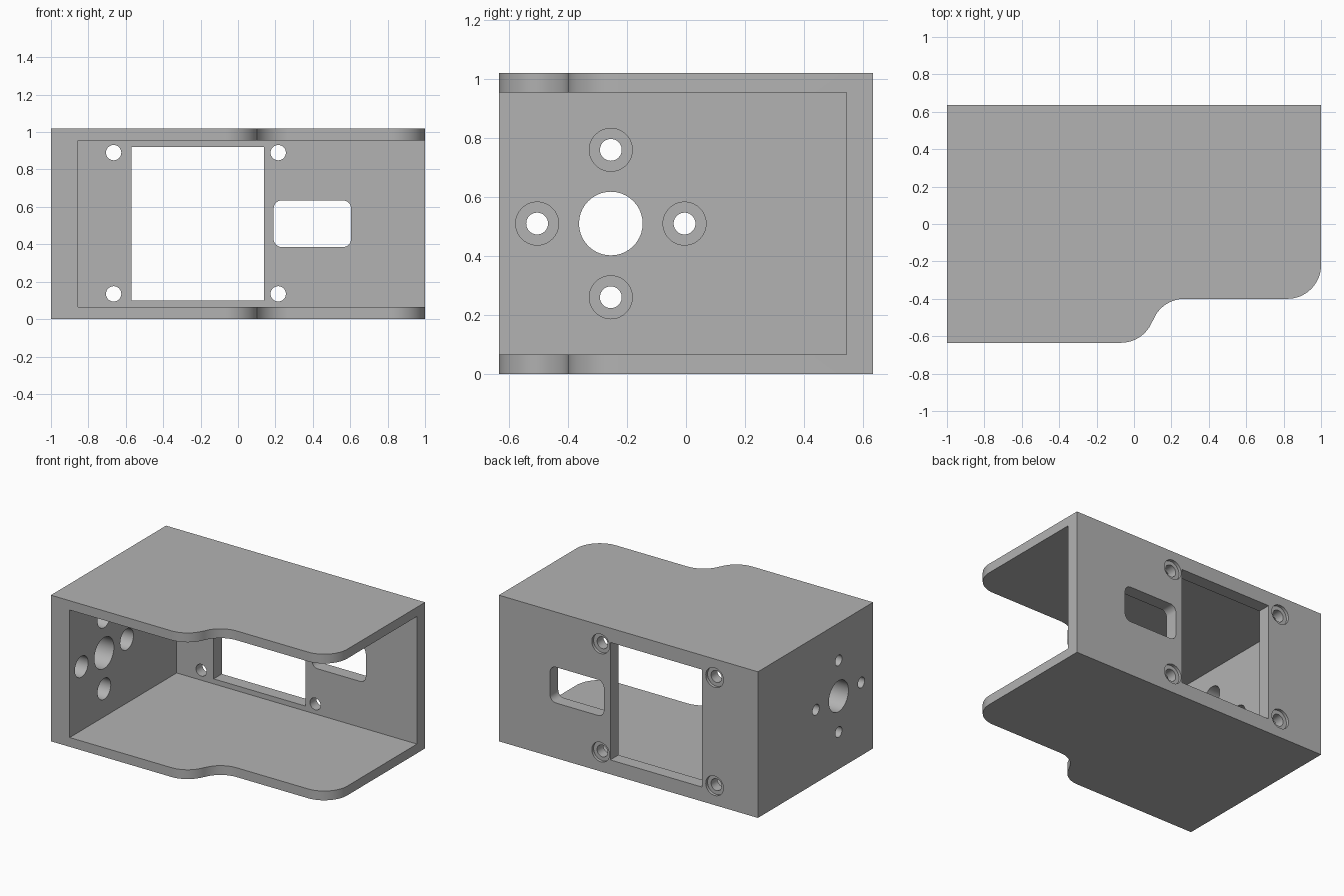
import bpy, bmesh
from math import cos, sin, radians, pi
from mathutils import Matrix, Vector

if "Cube" in bpy.data.objects:
    bpy.data.objects.remove(bpy.data.objects["Cube"])

grey = bpy.data.materials.new("plain grey")
grey.use_nodes = True
colour = (0.45, 0.45, 0.45, 1)
grey.diffuse_color = colour
grey.node_tree.nodes["Principled BSDF"].inputs["Base Color"].default_value = colour

HEIGHT = 1.02
BACK, LEFT = 0.635, -1.0
INNER_BACK, INNER_SIDE = 0.545, -0.855


def arc(cx, cy, r, start, end, steps=16):
    angles = [radians(start + (end - start) * i / steps) for i in range(steps + 1)]
    return [(cx + r * cos(a), cy + r * sin(a)) for a in angles]


def prism(name, points, low, high, to_world):
    """Extrude a 2D outline between two depths; to_world maps (u, v, depth)."""
    bm = bmesh.new()
    face = bm.faces.new([bm.verts.new(to_world(u, v, low)) for u, v in points])
    offset = Vector(to_world(0, 0, high)) - Vector(to_world(0, 0, low))
    new = bmesh.ops.extrude_face_region(bm, geom=[face])["geom"]
    bmesh.ops.translate(bm, vec=offset,
                        verts=[g for g in new if isinstance(g, bmesh.types.BMVert)])
    bmesh.ops.recalc_face_normals(bm, faces=bm.faces)
    mesh = bpy.data.meshes.new(name)
    bm.to_mesh(mesh)
    bm.free()
    obj = bpy.data.objects.new(name, mesh)
    bpy.context.collection.objects.link(obj)
    return obj


def plan(u, v, d):
    return (u, v, d)


def on_back(u, v, d):
    return (u, d, v)


def on_side(u, v, d):
    return (d, u, v)


def rect(u0, u1, v0, v1):
    return [(u0, v0), (u1, v0), (u1, v1), (u0, v1)]


def circle(u, v, r):
    return arc(u, v, r, 0, 360, 40)[:-1]


def rounded(u0, u1, v0, v1, r):
    corners = [(u1 - r, v1 - r), (u0 + r, v1 - r), (u0 + r, v0 + r), (u1 - r, v0 + r)]
    return [p for i, (u, v) in enumerate(corners)
            for p in arc(u, v, r, 90 * i, 90 * i + 90, 8)]


# Bracket body: stepped outline with an S-curve on the front edge
R = 0.18
outline = [(LEFT, BACK), (LEFT, -BACK)]
outline += arc(-0.07, -BACK + R, R, -90, -20)
outline += arc(0.27, -0.4 - R, R, 160, 90)
outline += arc(1 - R, -0.4 + R, R, -90, 0)
outline += [(1, BACK)]
body = prism("bracket_body", outline, 0, HEIGHT, plan)
body.data.materials.append(grey)


def cut(points, low, high, to_world):
    cutter = prism("cutter", points, low, high, to_world)
    cutter.hide_render = True
    mod = body.modifiers.new("cut", "BOOLEAN")
    mod.operation = "DIFFERENCE"
    mod.solver = "EXACT"
    mod.object = cutter
    bpy.context.view_layer.objects.active = body
    bpy.ops.object.modifier_apply(modifier=mod.name)
    bpy.data.objects.remove(cutter)


# Hollow interior, open at the front and one end
cut(rect(INNER_SIDE, 1.2, -1, INNER_BACK), 0.065, 0.955, plan)

# Back wall: large window and rounded slot
cut(rect(-0.57, 0.14, 0.1, 0.92), 0.5, 0.7, on_back)
cut(rounded(0.19, 0.605, 0.385, 0.635, 0.045), 0.5, 0.7, on_back)

# Back wall: screw holes recessed from outside
for x in (-0.665, 0.215):
    for z in (0.135, 0.89):
        cut(circle(x, z, 0.041), 0.5, 0.7, on_back)
        cut(circle(x, z, 0.068), BACK - 0.02, 0.7, on_back)

# End wall: centre bore with four screw holes recessed from inside
cy, cz = -0.255, 0.51
cut(circle(cy, cz, 0.108), -1.1, -0.8, on_side)
for i in range(4):
    y, z = cy + 0.25 * cos(i * pi / 2), cz + 0.25 * sin(i * pi / 2)
    cut(circle(y, z, 0.037), -1.1, -0.8, on_side)
    cut(circle(y, z, 0.073), INNER_SIDE - 0.1, -0.8, on_side)

# Smooth curved walls while keeping edges crisp
bpy.ops.object.select_all(action="DESELECT")
body.select_set(True)
bpy.context.view_layer.objects.active = body
bpy.ops.object.shade_smooth_by_angle(angle=radians(30))
